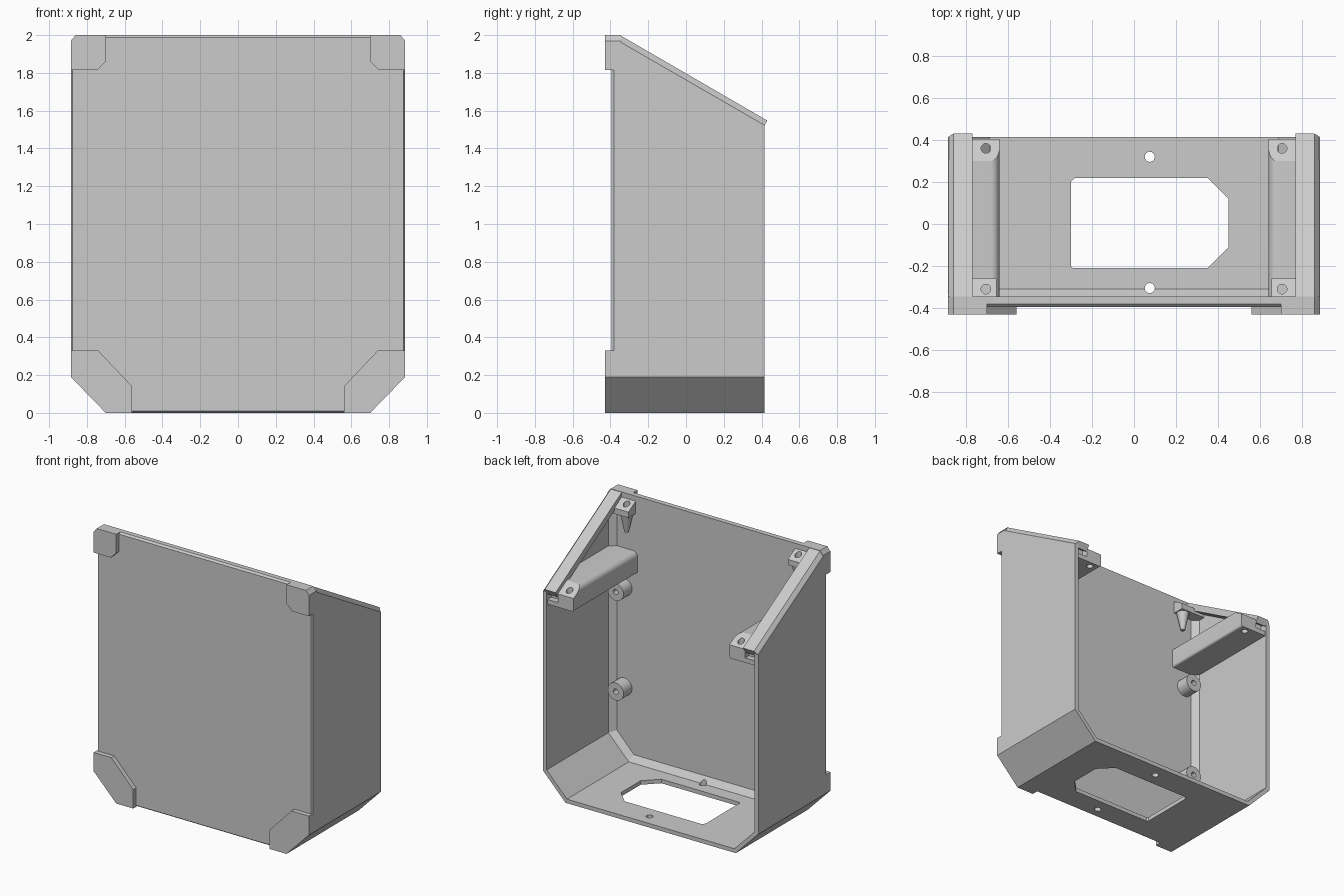
import bpy, bmesh, math
from mathutils import Matrix, Vector

old = bpy.data.objects.get("Cube")
if old:
    bpy.data.objects.remove(old, do_unlink=True)

gray = bpy.data.materials.new("plain gray")
gray.use_nodes = True
gray.diffuse_color = (0.6, 0.6, 0.6, 1)
gray.node_tree.nodes["Principled BSDF"].inputs["Base Color"].default_value = (0.6, 0.6, 0.6, 1)

SLOPE = math.tan(math.radians(30))
W, FRONT, INNER, BACK = 0.885, -0.395, -0.345, 0.415


def lid_z(y, drop=0.0):
    """Height of the sloped top, lowered by drop."""
    return 2 - (y + 0.35) * SLOPE - drop


def finish(name, bm):
    bmesh.ops.recalc_face_normals(bm, faces=bm.faces)
    mesh = bpy.data.meshes.new(name)
    bm.to_mesh(mesh)
    bm.free()
    ob = bpy.data.objects.new(name, mesh)
    bpy.context.collection.objects.link(ob)
    mesh.materials.append(gray)
    return ob


def loft(name, rings):
    bm = bmesh.new()
    loops = [[bm.verts.new(p) for p in ring] for ring in rings]
    n = len(loops[0])
    for a, b in zip(loops, loops[1:]):
        for i in range(n):
            j = (i + 1) % n
            bm.faces.new((a[i], a[j], b[j], b[i]))
    bm.faces.new(loops[0])
    bm.faces.new(loops[-1])
    return finish(name, bm)


def prism(name, pts, axis, a, b):
    """Extrude a flat outline along an axis from a to b."""
    def place(p, d):
        v = list(p)
        v.insert("xyz".index(axis), d)
        return v
    return loft(name, [[place(p, d) for p in pts] for d in (a, b)])


def box(name, x, y, z):
    return prism(name, [(x[0], y[0]), (x[1], y[0]), (x[1], y[1]), (x[0], y[1])], "z", *z)


def cylinder(name, centre, r1, r2, length, axis="z"):
    bm = bmesh.new()
    bmesh.ops.create_cone(bm, cap_ends=True, segments=24, radius1=r1, radius2=r2, depth=length)
    if axis == "y":
        bm.transform(Matrix.Rotation(math.radians(-90), 4, "X"))
    bm.transform(Matrix.Translation(Vector(centre)))
    return finish(name, bm)


def activate(ob):
    bpy.ops.object.select_all(action="DESELECT")
    ob.select_set(True)
    bpy.context.view_layer.objects.active = ob


def cut(ob, *cutters):
    activate(ob)
    for c in cutters:
        c.hide_render = True
        mod = ob.modifiers.new("cut", "BOOLEAN")
        mod.operation, mod.solver, mod.object = "DIFFERENCE", "EXACT", c
        bpy.ops.object.modifier_apply(modifier=mod.name)
        bpy.data.objects.remove(c, do_unlink=True)


def mirror(ob):
    activate(ob)
    mod = ob.modifiers.new("mirror", "MIRROR")
    mod.use_mirror_merge = False
    bpy.ops.object.modifier_apply(modifier=mod.name)


def smooth(ob):
    activate(ob)
    bpy.ops.object.shade_smooth_by_angle(angle=math.radians(30))


def above_lid(drop, y0):
    return prism("cutter", [(y0, lid_z(y0, drop)), (0.6, lid_z(0.6, drop)), (0.6, 2.5), (y0, 2.5)],
                 "x", -1, 1)


def hull(y, t, top):
    """Body outline at depth y, inset by t."""
    half = [(0.70 - 0.41 * t, t), (W - t, 0.19 + 0.41 * t), (W - t, top - 0.03), (W - 0.025 - t, top)]
    return [(x, y, z) for x, z in half] + [(-x, y, z) for x, z in reversed(half)]


# Hollow body, open at the back and along the sloped top
body = loft("body_shell", [hull(FRONT, 0.01, 1.987), hull(FRONT + 0.013, 0, 2), hull(BACK, 0, 2)])
cavity = loft("cutter", [hull(INNER, 0.075, 2.4), hull(INNER + 0.035, 0.03, 2.4), hull(0.7, 0.03, 2.4)])
opening = prism("cutter", [(-0.29, -0.21), (0.35, -0.21), (0.45, -0.11), (0.45, 0.12), (0.35, 0.22),
                           (-0.28, 0.22), (-0.30, 0.20), (-0.30, -0.20)], "z", -0.1, 0.12)
holes = [cylinder("cutter", (0.075, y, 0), 0.024, 0.024, 0.4) for y in (-0.305, 0.32)]
cut(body, cavity, above_lid(0.035, INNER), opening, *holes)

# Raised pads on the front corners
lower = [(W, 0.33), (0.74, 0.33), (0.56, 0.14), (0.56, 0), (0.70, 0), (W, 0.19)]
upper = [(W, 1.97), (0.86, 2), (0.70, 2), (0.70, 1.86), (0.745, 1.815), (W, 1.815)]
for name, outline in (("lower_pads", lower), ("upper_pads", upper)):
    mirror(prism(name, outline, "y", -0.43, -0.38))

# Sloped side rims with a chamfered outer edge
under = [(0.405, 1.505), (-0.35, 1.945), (-0.43, 1.945)]
full = [(-0.43, 2), (-0.35, 2), (0.43, 1.548)] + under
edge = [(-0.43, 1.97), (-0.36, 1.97), (0.414, 1.519)] + under
mirror(loft("side_rims", [[(x, y, z) for y, z in ring]
                          for x, ring in ((0.77, full), (0.86, full), (W, edge))]))

# Horizontal rails with screw tabs at the back
section = [(0.87, 1.43), (0.87, 1.59)]
for cx, cz, r, start in ((0.68, 1.55, 0.04, 90), (0.655, 1.445, 0.015, 180)):
    for k in range(7):
        a = math.radians(start + 15 * k)
        section.append((cx + r * math.cos(a), cz + r * math.sin(a)))
rail = prism("side_rails", section, "y", -0.36, 0.405)
cut(rail, above_lid(0.035, 0.0),
    box("cutter", (0.77, 0.855), (0.36, 0.5), (1.465, 1.7)),
    cylinder("cutter", (0.705, 0.36, 1.5), 0.023, 0.023, 0.5))
mirror(rail)
smooth(rail)

# Screw blocks at the top front corners, on tapered supports
block = box("front_screw_blocks", (0.655, 0.865), (-0.36, -0.26), (1.87, 2.1))
cut(block, above_lid(0.035, -0.5), cylinder("cutter", (0.705, -0.31, 1.95), 0.023, 0.023, 0.12))
mirror(block)
support = cylinder("screw_supports", (0.705, -0.31, 1.805), 0.015, 0.045, 0.14)
mirror(support)
smooth(support)

# Round standoffs on the inside of the front wall
for name, z in (("upper_standoffs", 1.30), ("lower_standoffs", 0.56)):
    post = cylinder(name, (0.75, -0.30, z), 0.065, 0.065, 0.11, "y")
    cut(post, cylinder("cutter", (0.75, -0.24, z), 0.02, 0.02, 0.12, "y"))
    mirror(post)
    smooth(post)
